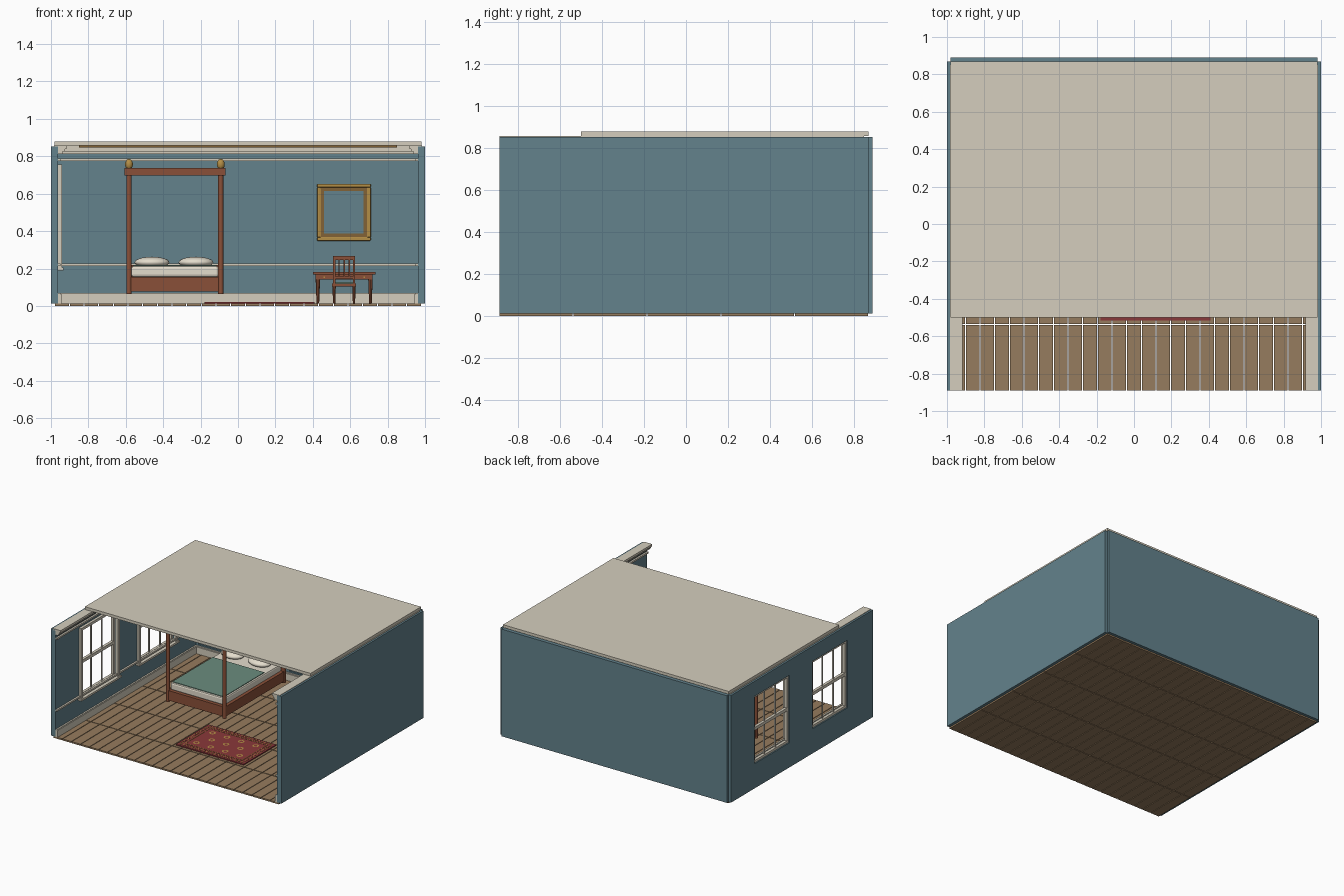
import bpy, bmesh, math
from mathutils import Matrix, Vector

if "Cube" in bpy.data.objects:
    bpy.data.objects.remove(bpy.data.objects["Cube"])


def mat(name, r, g, b):
    lin = lambda c: (c / 255 / 12.92) if c < 10 else ((c / 255 + 0.055) / 1.055) ** 2.4
    m = bpy.data.materials.new(name)
    m.diffuse_color = (lin(r), lin(g), lin(b), 1)
    m.use_nodes = True
    m.node_tree.nodes["Principled BSDF"].inputs["Base Color"].default_value = m.diffuse_color
    return m


BLUE = mat("wall_blue", 99, 130, 140)
CREAM = mat("trim_cream", 213, 206, 189)
FLOOR = mat("floor_oak", 150, 124, 94)
WOOD = mat("mahogany", 138, 80, 56)
RED = mat("rug_red", 138, 56, 58)
GREEN = mat("blanket_green", 106, 140, 126)
GOLD = mat("gold", 180, 142, 70)
BRONZE = mat("dark_gold", 130, 98, 54)
LINEN = mat("linen", 228, 221, 205)


def finish(name, bm, m, bevel=0, smooth=False):
    me = bpy.data.meshes.new(name)
    bm.to_mesh(me)
    bm.free()
    me.materials.append(m)
    ob = bpy.data.objects.new(name, me)
    bpy.context.collection.objects.link(ob)
    if smooth:
        for p in me.polygons:
            p.use_smooth = True
    if bevel:
        md = ob.modifiers.new("bevel", "BEVEL")
        md.width, md.segments = bevel, 2
    return ob


def boxes(name, items, m, bevel=0):
    """Each item is x0, x1, y0, y1, z0, z1."""
    bm = bmesh.new()
    for x0, x1, y0, y1, z0, z1 in items:
        c = Vector(((x0 + x1) / 2, (y0 + y1) / 2, (z0 + z1) / 2))
        s = Matrix.Diagonal((x1 - x0, y1 - y0, z1 - z0, 1))
        bmesh.ops.create_cube(bm, size=1, matrix=Matrix.Translation(c) @ s)
    return finish(name, bm, m, bevel)


def ellipsoids(name, centres, radii, m):
    bm = bmesh.new()
    for c in centres:
        bmesh.ops.create_uvsphere(bm, u_segments=20, v_segments=12, radius=1,
                                  matrix=Matrix.Translation(c) @ Matrix.Diagonal((*radii, 1)))
    return finish(name, bm, m, smooth=True)


def frame_xz(x0, x1, z0, z1, t, y0, y1):
    return [(x0, x1, y0, y1, z0, z0 + t), (x0, x1, y0, y1, z1 - t, z1),
            (x0, x0 + t, y0, y1, z0 + t, z1 - t), (x1 - t, x1, y0, y1, z0 + t, z1 - t)]


def frame_xy(x0, x1, y0, y1, t, z0, z1):
    return [(x0, x1, y0, y0 + t, z0, z1), (x0, x1, y1 - t, y1, z0, z1),
            (x0, x0 + t, y0 + t, y1 - t, z0, z1), (x1 - t, x1, y0 + t, y1 - t, z0, z1)]


# Floor planks with narrow gaps
pw, pl, g = 1.96 / 25, 1.76 / 5, 0.0025
boxes("floor_planks", [(-0.98 + i * pw + g, -0.98 + (i + 1) * pw - g,
                        -0.89 + j * pl + (g if j else 0), -0.89 + (j + 1) * pl - g, 0, 0.012)
                       for i in range(25) for j in range(5)], FLOOR)

# Walls; the left one is pieced around two window openings
F, B, IN = -0.89, 0.87, 0.962
WZ0, WZ1, HW = 0.205, 0.735, 0.217
WIN = (-0.36, 0.36)
boxes("right_wall", [(IN, 1, F, B, 0.012, 0.853)], BLUE)
boxes("back_wall", [(-0.98, 0.98, 0.85, 0.89, 0.012, 0.853)], BLUE)
boxes("left_wall", [(-1, -IN, F, B, 0.012, WZ0), (-1, -IN, F, B, WZ1, 0.853),
                    (-1, -IN, F, WIN[0] - HW, WZ0, WZ1),
                    (-1, -IN, WIN[0] + HW, WIN[1] - HW, WZ0, WZ1),
                    (-1, -IN, WIN[1] + HW, B, WZ0, WZ1)], BLUE)

# Ceiling with a slim border below it
boxes("ceiling", [(-0.98, 0.98, -0.5, 0.87, 0.858, 0.88)], CREAM)
boxes("ceiling_border", frame_xy(-0.85, 0.85, -0.42, 0.76, 0.015, 0.846, 0.858), BRONZE)


# Mouldings along the three walls
def moulding(name, z0, z1, d):
    boxes(name, [(-IN, -IN + d, F, 0.85, z0, z1), (IN - d, IN, F, 0.85, z0, z1),
                 (-IN + d, IN - d, 0.85 - d, 0.85, z0, z1)], CREAM)


moulding("baseboard", 0.012, 0.065, 0.018)
moulding("baseboard_cap", 0.065, 0.07, 0.012)
moulding("chair_rail", 0.213, 0.226, 0.014)
moulding("picture_rail", 0.776, 0.789, 0.014)
moulding("cornice_lower", 0.812, 0.826, 0.024)
moulding("cornice_upper", 0.826, 0.84, 0.036)
boxes("cornice_cap", [(s * 0.951 - 0.034, s * 0.951 + 0.034, F, 0.85, 0.84, 0.857) for s in (-1, 1)]
      + [(-0.917, 0.917, 0.808, 0.85, 0.84, 0.857)], CREAM)

# Wainscot panel frames on the back wall
panels = []
for i in range(5):
    c = (i - 2) * 0.394
    panels += frame_xz(c - 0.153, c + 0.153, 0.075, 0.19, 0.009, 0.843, 0.85)
boxes("wainscot_panels", panels, BLUE)

# Windows: casing, sill, sash and bars
casing, sash = [], []
for c in WIN:
    a, b = c - HW, c + HW
    casing += [(-IN, -0.942, a - 0.024, a, WZ0, WZ1), (-IN, -0.942, b, b + 0.024, WZ0, WZ1),
               (-IN, -0.942, a - 0.024, b + 0.024, WZ1, WZ1 + 0.02),
               (-IN, -0.932, a - 0.032, b + 0.032, WZ0 - 0.015, WZ0)]
    x0, x1, t = -0.99, -0.968, 0.018
    sash += [(x0, x1, a, a + t, WZ0, WZ1), (x0, x1, b - t, b, WZ0, WZ1),
             (x0, x1, a + t, b - t, WZ0, WZ0 + t), (x0, x1, a + t, b - t, WZ1 - t, WZ1),
             (x0, x1, a + t, b - t, 0.458, 0.482)]
    for k in (-1, 1):
        y = c + k * 0.068
        sash += [(-0.984, -0.974, y - 0.005, y + 0.005, WZ0 + t, 0.458),
                 (-0.984, -0.974, y - 0.005, y + 0.005, 0.482, WZ1 - t)]
boxes("window_casing", casing, CREAM)
boxes("window_sash", sash, CREAM)

# Four-post bed
BX, BY = (-0.583, -0.092), (-0.035, 0.70)
bm = bmesh.new()
for x in BX:
    for y in BY:
        bmesh.ops.create_cone(bm, cap_ends=True, segments=12, radius1=0.014, radius2=0.014,
                              depth=0.635, matrix=Matrix.Translation((x, y, 0.3825)))
finish("bed_posts", bm, WOOD)
boxes("bed_frame", [(BX[0] - 0.008, BX[1] + 0.008, BY[0] - 0.008, BY[1] + 0.008, 0.078, 0.155)], WOOD)
boxes("headboard", [(BX[0], BX[1], BY[1] - 0.01, BY[1] + 0.01, 0.155, 0.22)], WOOD)
boxes("canopy_rails", frame_xy(-0.606, -0.068, -0.06, 0.725, 0.045, 0.697, 0.738), WOOD)
ellipsoids("bed_finials", [(x, y, 0.757) for x in BX for y in BY], (0.021, 0.021, 0.029), GOLD)
boxes("mattress", [(-0.572, -0.102, -0.025, 0.688, 0.155, 0.213)], LINEN, 0.012)
boxes("blanket", [(-0.562, -0.115, -0.012, 0.49, 0.212, 0.218)], GREEN)
ellipsoids("pillows", [(x, 0.595, 0.233) for x in (-0.46, -0.225)], (0.093, 0.07, 0.03), LINEN)

# Rug with border, dashes and ring motifs
RX0, RX1, RY0, RY1 = -0.18, 0.41, -0.515, -0.11
boxes("rug", [(RX0, RX1, RY0, RY1, 0.012, 0.02)], RED)
boxes("rug_border", frame_xy(RX0 + 0.045, RX1 - 0.045, RY0 + 0.045, RY1 - 0.045, 0.005, 0.02, 0.022), GOLD)
dash = []
for i in range(22):
    x = RX0 + 0.03 + i * 0.0252
    dash += [(x - 0.006, x + 0.006, y - 0.006, y + 0.006, 0.02, 0.022) for y in (RY0 + 0.022, RY1 - 0.022)]
for i in range(1, 14):
    y = RY0 + 0.022 + i * 0.0258
    dash += [(x - 0.006, x + 0.006, y - 0.006, y + 0.006, 0.02, 0.022) for x in (RX0 + 0.022, RX1 - 0.022)]
boxes("rug_dashes", dash, GOLD)
bm = bmesh.new()
for j in range(3):
    for i in range(4 if j != 1 else 3):
        cx = 0.115 + (i - (1.5 if j != 1 else 1)) * 0.125
        cy = -0.3125 + (j - 1) * 0.1
        rings = [[bm.verts.new((cx + r * math.cos(a), cy + r * math.sin(a), 0.0215))
                  for a in [k * math.tau / 12 for k in range(12)]] for r in (0.013, 0.024)]
        for k in range(12):
            n = (k + 1) % 12
            bm.faces.new((rings[0][k], rings[1][k], rings[1][n], rings[0][n]))
finish("rug_rings", bm, GOLD)

# Picture frame
boxes("picture_frame_outer", frame_xz(0.423, 0.71, 0.348, 0.652, 0.018, 0.825, 0.85), GOLD, 0.004)
boxes("picture_frame_inner", frame_xz(0.441, 0.692, 0.366, 0.634, 0.02, 0.835, 0.85), BRONZE)
boxes("picture_frame_lip", frame_xz(0.437, 0.696, 0.362, 0.638, 0.006, 0.83, 0.85), GOLD)
boxes("picture_panel", [(0.461, 0.672, 0.842, 0.85, 0.386, 0.614)], BLUE)


# Writing desk and chair
def legs(name, xs, ys, z1, r0, r1):
    bm = bmesh.new()
    for x in xs:
        for y in ys:
            bmesh.ops.create_cone(bm, cap_ends=True, segments=8, radius1=r0, radius2=r1,
                                  depth=z1 - 0.012, matrix=Matrix.Translation((x, y, (z1 + 0.012) / 2)))
    finish(name, bm, WOOD)


boxes("desk_top", [(0.40, 0.735, 0.60, 0.82, 0.168, 0.182)], WOOD, 0.003)
boxes("desk_apron", [(0.415, 0.72, 0.612, 0.81, 0.14, 0.168)], WOOD)
legs("desk_legs", (0.427, 0.708), (0.624, 0.798), 0.145, 0.007, 0.012)
boxes("desk_knobs", [(x - 0.004, x + 0.004, 0.606, 0.612, 0.15, 0.158) for x in (0.46, 0.675)], GOLD)

boxes("chair_seat", [(0.502, 0.632, 0.46, 0.59, 0.104, 0.12)], WOOD, 0.003)
boxes("chair_cushion", [(0.51, 0.624, 0.472, 0.582, 0.12, 0.127)], GREEN)
legs("chair_legs", (0.514, 0.62), (0.472, 0.578), 0.106, 0.006, 0.009)
back = [(0.508, 0.626, 0.46, 0.472, 0.246, 0.268), (0.514, 0.62, 0.461, 0.471, 0.145, 0.158)]
back += [(x - 0.006, x + 0.006, 0.46, 0.472, 0.12, 0.246) for x in (0.514, 0.62)]
back += [(x - 0.004, x + 0.004, 0.463, 0.469, 0.158, 0.246) for x in (0.54, 0.567, 0.594)]
boxes("chair_back", back, WOOD)
